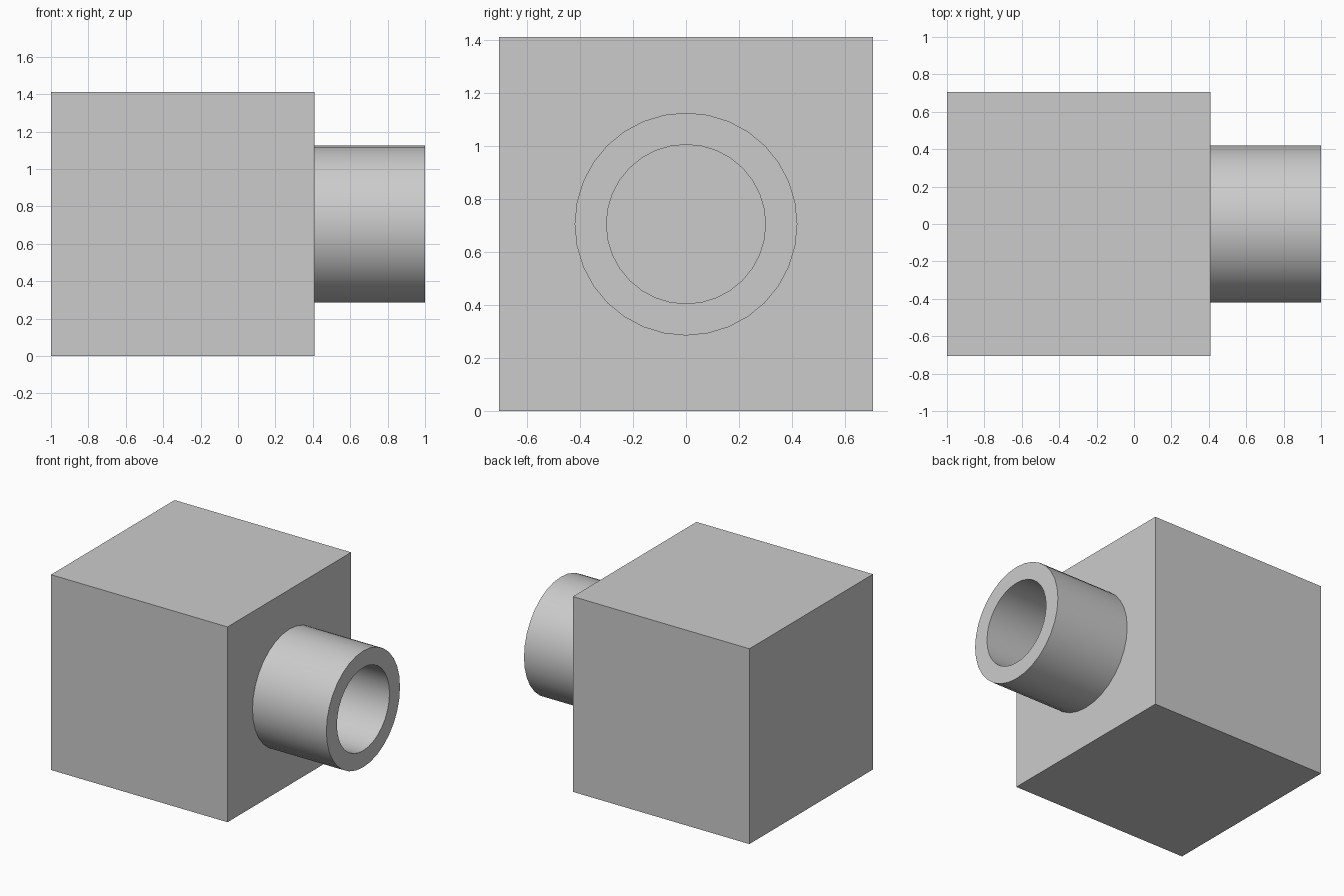
import bpy, bmesh, math

if "Cube" in bpy.data.objects:
    bpy.data.objects.remove(bpy.data.objects["Cube"])

SIZE = 1.41            # cube edge
MID = SIZE / 2         # height of the pipe axis
FACE = -1 + SIZE       # x of the face carrying the pipe
SEGMENTS = 32

# Cube body
bpy.ops.mesh.primitive_cube_add(size=SIZE, location=(-1 + MID, 0, MID))
bpy.context.object.name = "box_body"


def ring(bm, x, radius):
    """Circle of vertices around the x axis."""
    step = 2 * math.pi / SEGMENTS
    return [bm.verts.new((x, radius * math.cos(i * step), radius * math.sin(i * step)))
            for i in range(SEGMENTS)]


# Hollow pipe stub: outer wall, end rim and bore, closed by the box face
bm = bmesh.new()
rings = [ring(bm, x, r) for x, r in
         ((FACE, 0.42), (1.0, 0.42), (1.0, 0.30), (FACE, 0.30))]
for a, b in zip(rings, rings[1:]):
    for i in range(SEGMENTS):
        j = (i + 1) % SEGMENTS
        bm.faces.new((a[i], a[j], b[j], b[i]))
bmesh.ops.recalc_face_normals(bm, faces=bm.faces)
# Make sure the outer wall faces outwards
bm.faces.ensure_lookup_table()
f = bm.faces[0]
c = f.calc_center_median()
if f.normal.y * c.y + f.normal.z * c.z < 0:
    bmesh.ops.reverse_faces(bm, faces=bm.faces)
mesh = bpy.data.meshes.new("pipe_stub")
bm.to_mesh(mesh)
bm.free()
pipe = bpy.data.objects.new("pipe_stub", mesh)
pipe.location.z = MID
bpy.context.collection.objects.link(pipe)

# Smooth walls, sharp rims
bpy.ops.object.select_all(action='DESELECT')
pipe.select_set(True)
bpy.context.view_layer.objects.active = pipe
bpy.ops.object.shade_smooth_by_angle(angle=math.radians(30))
